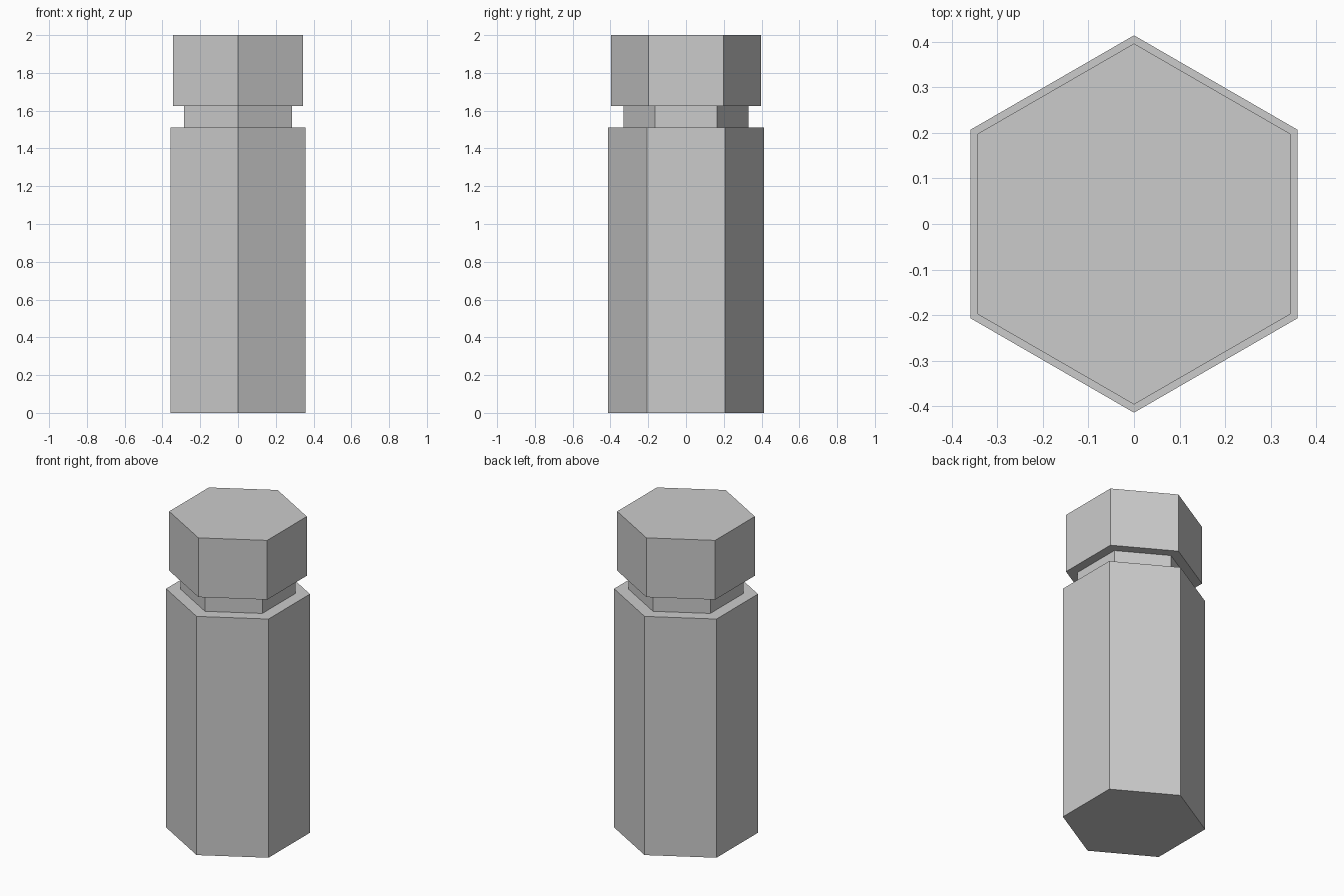
import bpy
import bmesh
from math import sin, cos, radians

cube = bpy.data.objects.get("Cube")
if cube:
    bpy.data.objects.remove(cube, do_unlink=True)

grey = bpy.data.materials.new("plain_grey")
grey.use_nodes = True
colour = (0.6, 0.6, 0.6, 1)
grey.diffuse_color = colour
grey.node_tree.nodes["Principled BSDF"].inputs["Base Color"].default_value = colour


def hex_prism(name, radius, bottom, top):
    """Upright six-sided prism with a corner facing the front."""
    bm = bmesh.new()
    corners = [radians(60 * i - 90) for i in range(6)]
    base = bm.faces.new([bm.verts.new((radius * cos(a), radius * sin(a), bottom))
                         for a in corners])
    extruded = bmesh.ops.extrude_face_region(bm, geom=[base], use_keep_orig=True)
    verts = [v for v in extruded["geom"] if isinstance(v, bmesh.types.BMVert)]
    bmesh.ops.translate(bm, verts=verts, vec=(0, 0, top - bottom))
    bmesh.ops.recalc_face_normals(bm, faces=bm.faces)
    mesh = bpy.data.meshes.new(name)
    bm.to_mesh(mesh)
    bm.free()
    mesh.materials.append(grey)
    obj = bpy.data.objects.new(name, mesh)
    bpy.context.collection.objects.link(obj)
    return obj


# Tall body, recessed neck, and cap slightly narrower than the body
hex_prism("body", 0.414, 0, 1.51)
hex_prism("neck", 0.33, 1.51, 1.625)
hex_prism("cap", 0.396, 1.625, 2)
